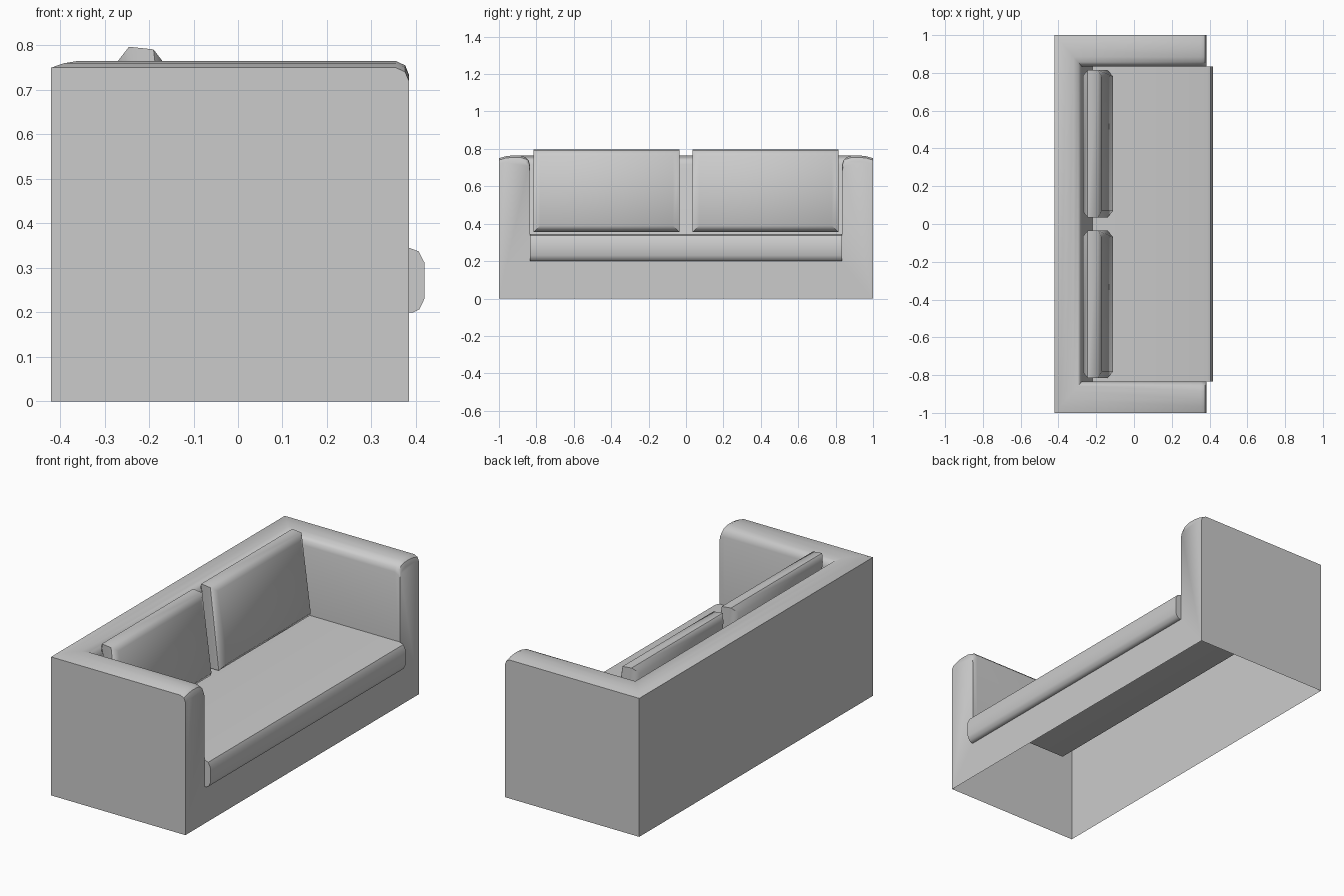
import bpy, math

if "Cube" in bpy.data.objects:
    bpy.data.objects.remove(bpy.data.objects["Cube"])


def make(name, verts, faces, angle=40):
    me = bpy.data.meshes.new(name)
    me.from_pydata(verts, [], faces)
    me.update()
    ob = bpy.data.objects.new(name, me)
    bpy.context.collection.objects.link(ob)
    bpy.ops.object.select_all(action='DESELECT')
    ob.select_set(True)
    bpy.context.view_layer.objects.active = ob
    bpy.ops.object.mode_set(mode='EDIT')
    bpy.ops.mesh.select_all(action='SELECT')
    bpy.ops.mesh.normals_make_consistent(inside=False)
    bpy.ops.object.mode_set(mode='OBJECT')
    bpy.ops.object.shade_smooth_by_angle(angle=math.radians(angle))
    return ob


def bridge(n_rings, size, closed):
    faces = []
    for i in range(n_rings - 1):
        for j in range(size if closed else size - 1):
            k = (j + 1) % size
            faces.append((i * size + j, i * size + k, (i + 1) * size + k, (i + 1) * size + j))
    return faces


# Frame: rounded arm/back section swept round a U (t = outside to inside, z = height)
SEAT_Z, ARM_Y = 0.345, 0.835
section = [(0, 0), (0, 0.75), (0.2, 0.76), (0.42, 0.765), (0.7, 0.764),
           (0.86, 0.756), (0.96, 0.74), (1, 0.715), (1, SEAT_Z)]
# stations: x outside, x inside at top, x inside at seat, drop of the top
arm = [(0.385, 0.385, 0.385, 0.032), (0.376, 0.376, 0.376, 0.01),
       (0.355, 0.355, 0.355, 0), (-0.42, -0.277, -0.22, 0)]
stations = [(-1, s) for s in arm] + [(1, s) for s in reversed(arm)]
verts = []
for side, (xo, xt, xb, drop) in stations:
    for j, (t, z) in enumerate(section):
        xi = xb if j == len(section) - 1 else xt
        zz = z - drop if 0 < j < len(section) - 1 else z
        verts.append((xo + (xi - xo) * t, side * (1 - (1 - ARM_Y) * t), zz))
n, m = len(section), len(stations)
faces = bridge(m, n, False)
# front panel joining both arm ends
a = len(verts)
verts += [(0.385, -ARM_Y, 0.2), (0.385, ARM_Y, 0.2)]
faces.append(tuple(range(n)) + (a, a + 1) + tuple(reversed(range((m - 1) * n, m * n))))
make("sofa_frame", verts, faces)

# Seat: thin top with a rounded front nose
profile = [(-0.22, SEAT_Z), (0.385, SEAT_Z), (0.406, 0.337), (0.419, 0.312),
           (0.419, 0.23), (0.408, 0.207), (0.394, 0.2), (0.385, 0.2)]
p = len(profile)
verts = [(x, y, z) for y in (-ARM_Y, ARM_Y) for x, z in profile]
faces = bridge(2, p, False)
faces += [tuple(range(1, p)), tuple(range(p + 1, 2 * p))]
make("seat", verts, faces)

# Back cushions: leaning pads with chamfered front and rear rims
# rings: top x, top z, bottom x, bottom z, half width
rings = [(-0.27, 0.765, -0.222, 0.385, 0.36), (-0.245, 0.797, -0.19, 0.355, 0.39),
         (-0.19, 0.791, -0.14, 0.355, 0.39), (-0.17, 0.765, -0.11, 0.39, 0.355)]
for name, cy in (("left_back_cushion", -0.425), ("right_back_cushion", 0.425)):
    verts = []
    for xt, zt, xb, zb, w in rings:
        verts += [(xt, cy - w, zt), (xt, cy + w, zt), (xb, cy + w, zb), (xb, cy - w, zb)]
    faces = bridge(4, 4, True) + [(0, 1, 2, 3), (12, 13, 14, 15)]
    make(name, verts, faces, 50)
